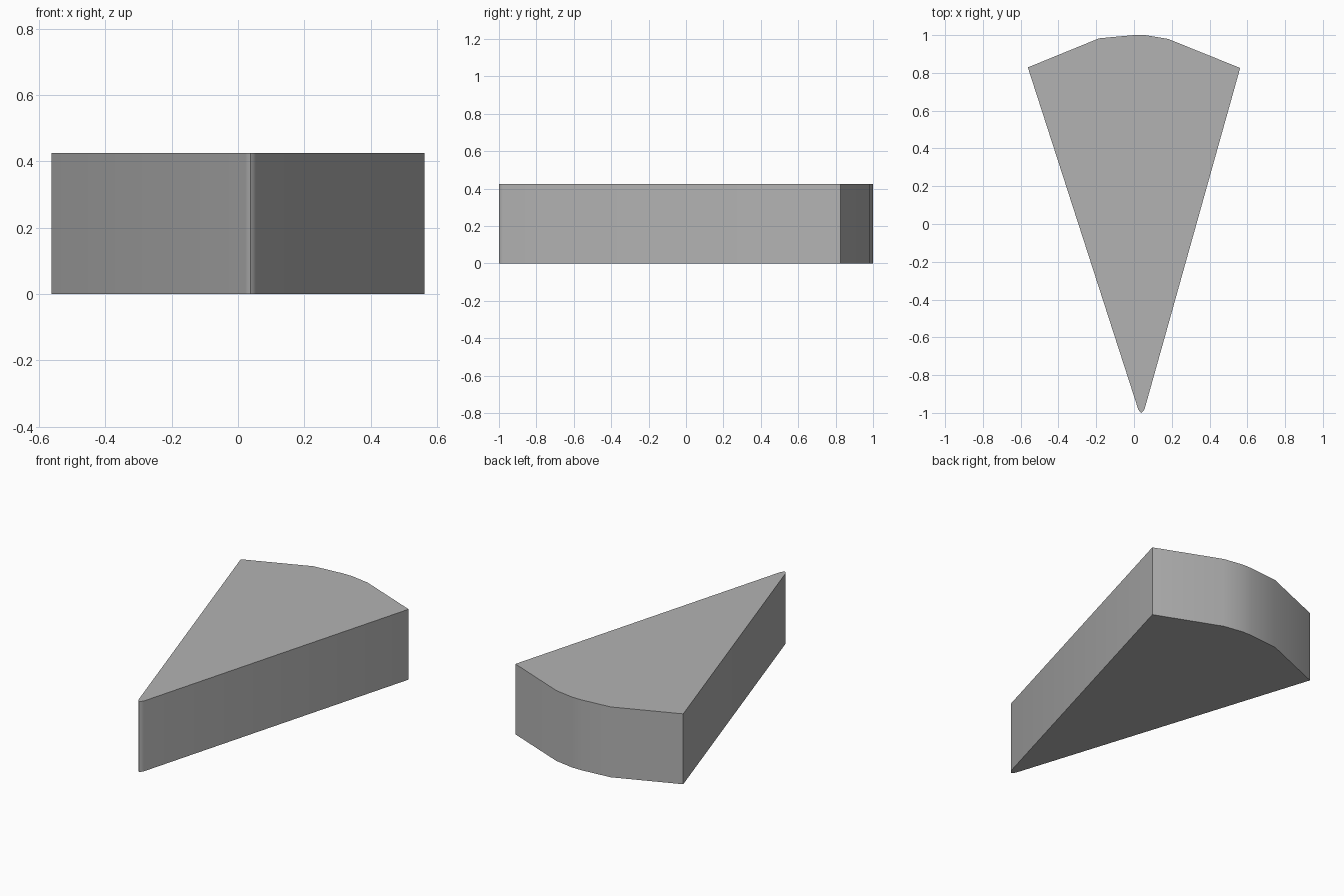
import bpy
import bmesh
from math import radians

if "Cube" in bpy.data.objects:
    bpy.data.objects.remove(bpy.data.objects["Cube"])

HEIGHT = 0.425

# Single plain grey
grey = bpy.data.materials.new("plain grey")
grey.use_nodes = True
colour = (0.45, 0.45, 0.45, 1)
grey.diffuse_color = colour
grey.node_tree.nodes["Principled BSDF"].inputs["Base Color"].default_value = colour

# Wedge outline: narrow rounded tip, straight sides, bowed back
outline = [
    (0.022, -0.98), (0.03, -0.993), (0.038, -1.0), (0.047, -0.993), (0.056, -0.98),
    (0.562, 0.826), (0.18, 0.98), (0.06, 1.0), (0.0, 1.0), (-0.185, 0.983), (-0.562, 0.829),
]

# Extrude the outline into a solid slab
bm = bmesh.new()
base = bm.faces.new([bm.verts.new((x, y, 0)) for x, y in outline])
grown = bmesh.ops.extrude_face_region(bm, geom=[base], use_keep_orig=True)
top = [v for v in grown["geom"] if isinstance(v, bmesh.types.BMVert)]
bmesh.ops.translate(bm, verts=top, vec=(0, 0, HEIGHT))
bmesh.ops.recalc_face_normals(bm, faces=bm.faces)

mesh = bpy.data.meshes.new("wedge_slab")
bm.to_mesh(mesh)
bm.free()
mesh.materials.append(grey)
wedge = bpy.data.objects.new("wedge_slab", mesh)
bpy.context.collection.objects.link(wedge)

# Smooth the bowed back and tip, keep the corners crisp
bpy.ops.object.select_all(action="DESELECT")
wedge.select_set(True)
bpy.context.view_layer.objects.active = wedge
bpy.ops.object.shade_smooth_by_angle(angle=radians(50))
